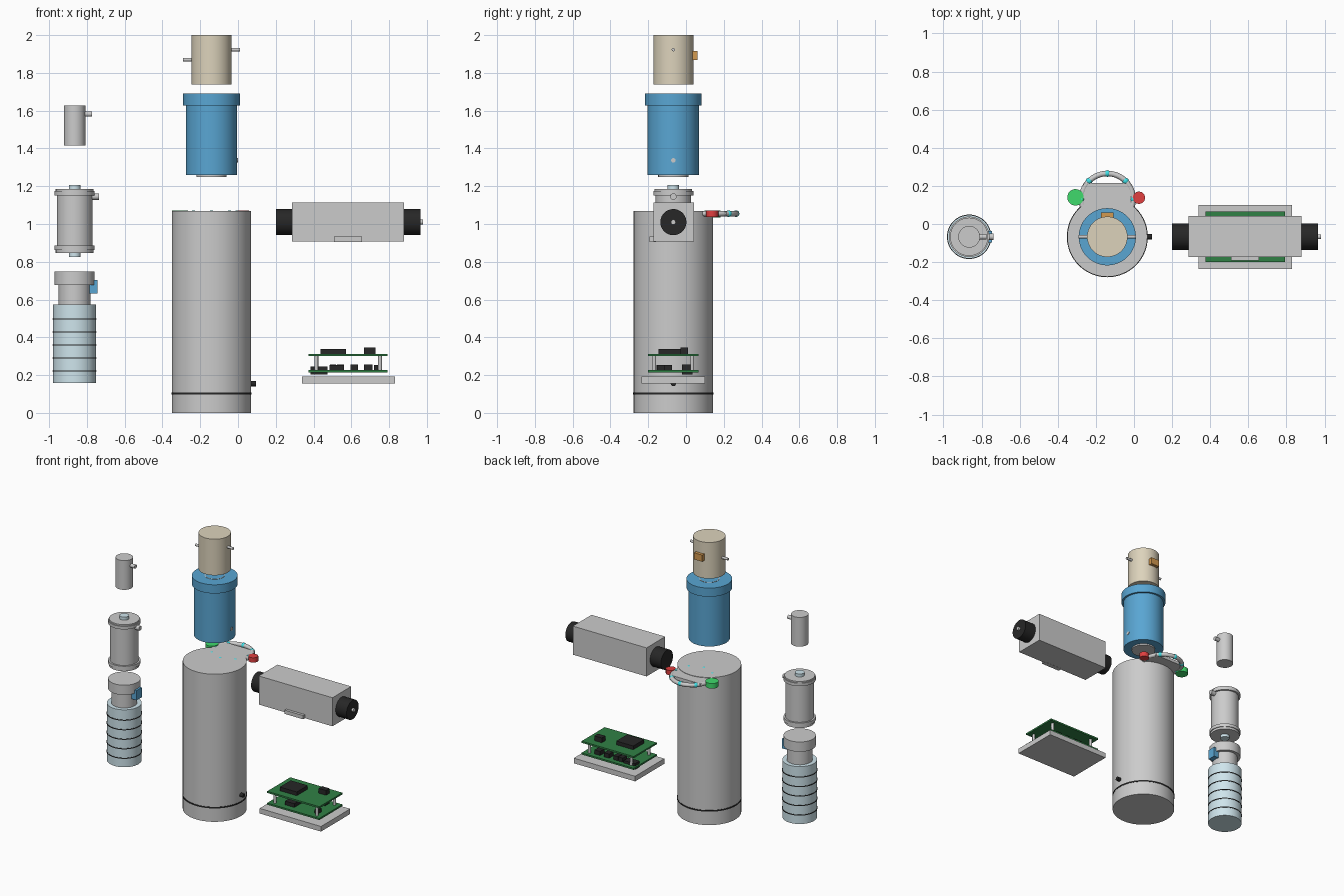
import bpy, bmesh, math
from mathutils import Matrix, Vector

if "Cube" in bpy.data.objects:
    bpy.data.objects.remove(bpy.data.objects["Cube"])


def mat(name, r, g, b):
    m = bpy.data.materials.new(name)
    m.diffuse_color = (r, g, b, 1)
    m.use_nodes = True
    m.node_tree.nodes["Principled BSDF"].inputs["Base Color"].default_value = m.diffuse_color
    return m


BLACK = mat("black", .02, .02, .02)
BLUE = mat("blue", .10, .38, .65)
BEIGE = mat("beige", .72, .65, .50)
ICE = mat("pale_blue", .62, .78, .84)
GREEN = mat("green", .05, .70, .15)
RED = mat("red", .75, .05, .05)
CYAN = mat("cyan", .05, .75, .80)
BOARD = mat("board_green", .03, .22, .06)
ORANGE = mat("orange", .65, .32, .08)
STEEL = mat("steel", .62, .62, .64)

Y = -0.067          # common centre line of the exploded parts


def finish(name, bm, material, smooth=True):
    bmesh.ops.recalc_face_normals(bm, faces=bm.faces)
    me = bpy.data.meshes.new(name)
    bm.to_mesh(me)
    bm.free()
    ob = bpy.data.objects.new(name, me)
    bpy.context.collection.objects.link(ob)
    if material:
        me.materials.append(material)
    if smooth:
        bpy.context.view_layer.objects.active = ob
        ob.select_set(True)
        bpy.ops.object.shade_smooth_by_angle(angle=math.radians(35))
        ob.select_set(False)
    return ob


def lathe(name, x, y, profile, material=None, seg=64):
    """Spin (radius, z) points around a vertical axis, closing the ends."""
    bm = bmesh.new()
    pts = [(0, profile[0][1])] + profile + [(0, profile[-1][1])]
    vs = [bm.verts.new((x + r, y, z)) for r, z in pts]
    es = [bm.edges.new(p) for p in zip(vs, vs[1:])]
    bmesh.ops.spin(bm, geom=vs + es, cent=(x, y, 0), axis=(0, 0, 1),
                   angle=2 * math.pi, steps=seg, use_merge=False)
    bmesh.ops.remove_doubles(bm, verts=bm.verts, dist=1e-5)
    return finish(name, bm, material)


def disc(name, x, y, r, z0, z1, material=None, seg=64):
    return lathe(name, x, y, [(r, z0), (r, z1)], material, seg)


def rod_x(name, x0, x1, y, z, r, material=None, seg=32):
    bm = bmesh.new()
    m = Matrix.Translation(((x0 + x1) / 2, y, z)) @ Matrix.Rotation(math.pi / 2, 4, 'Y')
    bmesh.ops.create_cone(bm, cap_ends=True, segments=seg, radius1=r, radius2=r,
                          depth=x1 - x0, matrix=m)
    return finish(name, bm, material)


def box(name, x0, x1, y0, y1, z0, z1, material=None):
    bm = bmesh.new()
    c = Vector((x0 + x1, y0 + y1, z0 + z1)) / 2
    bmesh.ops.create_cube(bm, size=1, matrix=Matrix.Translation(c)
                          @ Matrix.Diagonal((x1 - x0, y1 - y0, z1 - z0, 1)))
    return finish(name, bm, material, False)


# Main tank with seam and side knob
CX = -0.14
disc("main_tank", CX, Y, .21, 0, 1.07)
disc("tank_seam", CX, Y, .2125, .098, .108, BLACK)
rod_x("tank_knob", .06, .095, Y, .155, .014, BLACK)

# Light ring half sunk into the tank top, with bracket and two end buttons
RY, RZ, RR = 0.13, 1.055, 0.135
bpy.ops.mesh.primitive_torus_add(location=(CX, RY, RZ), major_radius=RR,
                                 minor_radius=.0145, major_segments=64, minor_segments=16)
bpy.context.object.name = "light_ring"
bpy.ops.object.shade_smooth_by_angle()
bpy.context.object.select_set(False)
for i in range(8):
    a = i * math.pi / 4
    bm = bmesh.new()
    bmesh.ops.create_uvsphere(bm, u_segments=16, v_segments=10, radius=.0175,
                              matrix=Matrix.Translation((CX + RR * math.cos(a),
                                                         RY + RR * math.sin(a), RZ)))
    finish(f"ring_light_{i}", bm, CYAN)
box("ring_bracket", -.265, -.015, .05, .215, 1.045, 1.067)
disc("green_button", -.307, .14, .043, 1.035, 1.072, GREEN, 32)
disc("red_button", .026, .138, .033, 1.037, 1.072, RED, 12)

# Blue cup with rim, lower lip and side port
lathe("blue_cup", CX, Y, [(.136, 1.26), (.136, 1.627), (.15, 1.627), (.15, 1.69)], BLUE)
disc("cup_lower_lip", CX, Y, .08, 1.25, 1.262)
lathe("cup_top_ring", CX, Y, [(.066, 1.688), (.066, 1.692), (.061, 1.692), (.061, 1.688)])
rod_x("cup_port", -.03, -.0005, Y, 1.337, .012, None, 20)

# Beige motor with two pins and a rear terminal
disc("beige_motor", CX, Y, .106, 1.738, 2.0, BEIGE)
rod_x("motor_pin_left", -.292, -.2, Y, 1.87, .009, STEEL, 16)
rod_x("motor_pin_right", -.08, .01, Y, 1.923, .009, STEEL, 16)
box("motor_terminal", -.172, -.107, .02, .06, 1.868, 1.916, ORANGE)

# Left stack: jar
LX = -0.865
disc("ribbed_jar", LX, Y, .114, .157, .573, ICE)
for i in range(5):
    z = .222 + i * .069
    disc(f"jar_band_{i}", LX, Y, .1165, z - .003, z + .003, BLACK)
lathe("jar_neck_and_cap", LX, Y, [(.085, .57), (.085, .677), (.106, .677), (.106, .748)])
box("jar_latch", -.79, -.745, Y - .03, Y + .03, .632, .703, BLUE)

# Left stack: flanged filter canister
lathe("filter_canister", LX, Y, [
    (.1, .846), (.1, .862), (.106, .862), (.106, .885), (.094, .885),
    (.094, 1.152), (.106, 1.152), (.106, 1.174), (.1, 1.174), (.1, 1.184)])
disc("canister_top_stub", LX, Y, .031, 1.18, 1.206, ICE, 32)
disc("canister_bottom_stub", LX, Y, .031, .825, .85, ICE, 32)
rod_x("canister_nozzle", -.8, -.737, Y, 1.145, .017)

# Left stack: small cylinder
disc("small_cylinder", LX, Y, .057, 1.416, 1.628, STEEL, 48)
rod_x("small_cylinder_nozzle", -.83, -.774, Y, 1.582, .014, STEEL)

# Horizontal housing with black end caps
box("housing", .287, .878, -.172, .042, .907, 1.114)
rod_x("housing_cap_left", .2, .287, Y, 1.01, .069, BLACK, 48)
rod_x("housing_cap_right", .878, .966, Y, 1.01, .069, BLACK, 48)
rod_x("housing_tip", .96, .98, Y, 1.01, .013, STEEL, 20)
box("housing_tab", .508, .656, -.192, -.16, .906, .933, STEEL)

# Circuit stack on a base plate
box("base_plate", .338, .83, -.235, .1, .155, .192)
for name, z in (("lower", .215), ("upper", .300)):
    box(f"{name}_board", .374, .792, -.2, .065, z, z + .012, BOARD)
for x in (.415, .752):
    for y in (-.168, .033):
        disc(f"board_post_{x}_{y}", x, y, .01, .225, .302, STEEL, 16)
chips = [
    (.437, .573, -.145, -.02, .31, .339),
    (.668, .727, -.03, .01, .31, .347),
    (.385, .475, -.02, .035, .202, .245),
    (.487, .520, -.02, .03, .225, .257),
    (.525, .560, -.02, .03, .225, .257),
    (.595, .635, -.02, .03, .225, .257),
    (.668, .712, -.02, .03, .225, .257),
    (.485, .560, -.155, -.075, .225, .254),
    (.720, .745, -.15, -.11, .225, .254),
]
for i, c in enumerate(chips):
    box(f"chip_{i}", *c, BLACK)
